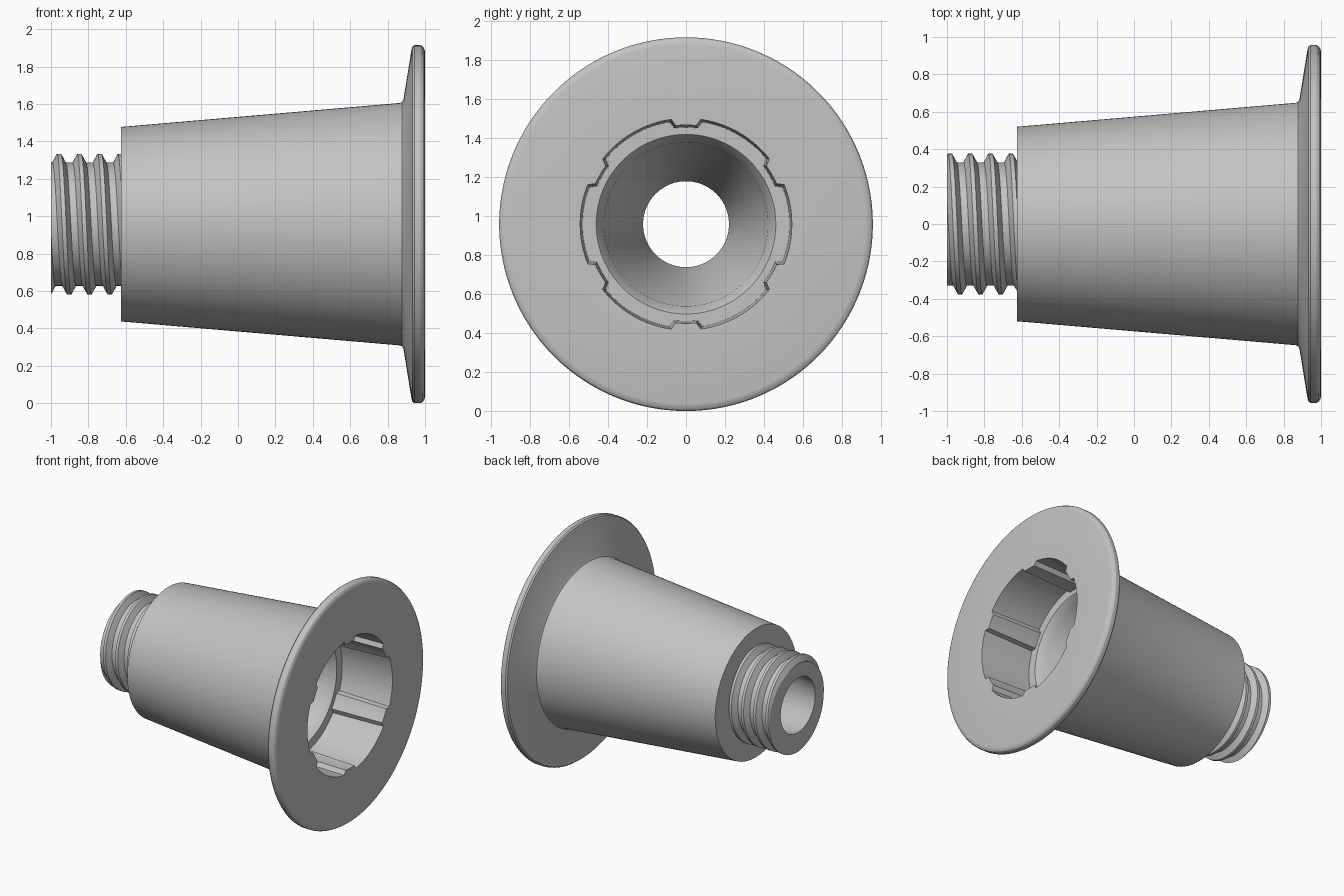
import bpy, bmesh
from math import sin, cos, radians, tau, hypot
from mathutils import Vector

if "Cube" in bpy.data.objects:
    bpy.data.objects.remove(bpy.data.objects["Cube"], do_unlink=True)

AXIS_Z = 0.957   # height of the horizontal axis

grey = bpy.data.materials.new("plain grey")
grey.use_nodes = True
colour = (0.55, 0.55, 0.55, 1)
grey.diffuse_color = colour
grey.node_tree.nodes["Principled BSDF"].inputs["Base Color"].default_value = colour


def finish(bm, name):
    bmesh.ops.recalc_face_normals(bm, faces=bm.faces)
    mesh = bpy.data.meshes.new(name)
    bm.to_mesh(mesh)
    bm.free()
    mesh.materials.append(grey)
    obj = bpy.data.objects.new(name, mesh)
    obj.location.z = AXIS_Z
    bpy.context.collection.objects.link(obj)
    bpy.ops.object.select_all(action="DESELECT")
    obj.select_set(True)
    bpy.context.view_layer.objects.active = obj
    bpy.ops.object.shade_smooth_by_angle(angle=radians(28))
    return obj


# Angular samples: six sectors, each centred on one socket rib
sector = [-8, -6, -3, 0, 3, 6, 8] + list(range(10, 52, 2))
samples = [(30 + 60 * k, off) for k in range(6) for off in sector]


def ring(bm, x, r, rib=0.0, widen=0.0):
    verts = []
    for centre, off in samples:
        on_rib = abs(off) <= 6
        if abs(off) <= 8:
            off *= 1 + widen
        a = radians(centre + off)
        rad = r - (rib if on_rib else 0)
        verts.append(bm.verts.new((x, rad * cos(a), rad * sin(a))))
    return verts


# Tapered body, flange, ribbed socket and conical bore: x, radius, rib height, rib widening
profile = [
    (-0.625, 0.30), (-0.625, 0.52), (0.865, 0.648), (0.877, 0.653), (0.885, 0.668),
    (0.927, 0.93), (0.932, 0.948), (0.943, 0.957), (0.975, 0.957), (0.988, 0.95),
    (0.997, 0.936), (1.0, 0.92),
    (1.0, 0.542, 0.034), (0.56, 0.53, 0.034, 0.15),
    (0.56, 0.46), (0.50, 0.42), (-1.0, 0.22),
]
bm = bmesh.new()
rings = [ring(bm, *p) for p in profile]
for a, b in zip(rings, rings[1:]):
    for i in range(len(a)):
        j = (i + 1) % len(a)
        bm.faces.new((a[i], a[j], b[j], b[i]))
finish(bm, "flanged_body")

# Threaded neck: a helical strip trimmed flat at both ends
PITCH, STEPS, TURNS = 0.1085, 96, 7
ROOT, CREST = 0.33, 0.376
thread = [(-0.036, ROOT), (-0.011, CREST), (0.011, CREST), (0.036, ROOT), (PITCH - 0.036, ROOT)]
bm = bmesh.new()
rows = []
for i in range(STEPS * TURNS + 1):
    a = tau * i / STEPS
    start = -0.957 + PITCH * (i / STEPS - 2)
    rows.append([bm.verts.new((start + dx, -r * sin(a), r * cos(a))) for dx, r in thread])
for a, b in zip(rows, rows[1:]):
    for j in range(len(thread) - 1):
        bm.faces.new((a[j], a[j + 1], b[j + 1], b[j]))
bmesh.ops.remove_doubles(bm, verts=bm.verts, dist=0.0002)
for x, side in ((-1.0, -1), (-0.62, 1)):
    bmesh.ops.bisect_plane(bm, geom=bm.verts[:] + bm.edges[:] + bm.faces[:], dist=1e-6,
                           plane_co=Vector((x, 0, 0)), plane_no=Vector((side, 0, 0)),
                           clear_outer=True)

# End face of the neck, closing in to the bore
rim = [e for e in bm.edges if e.is_boundary and all(v.co.x < -0.999 for v in e.verts)]
inner = bmesh.ops.extrude_edge_only(bm, edges=rim)["geom"]
for v in inner:
    if isinstance(v, bmesh.types.BMVert):
        s = 0.22 / hypot(v.co.y, v.co.z)
        v.co = (-1.0, v.co.y * s, v.co.z * s)
finish(bm, "threaded_neck")
